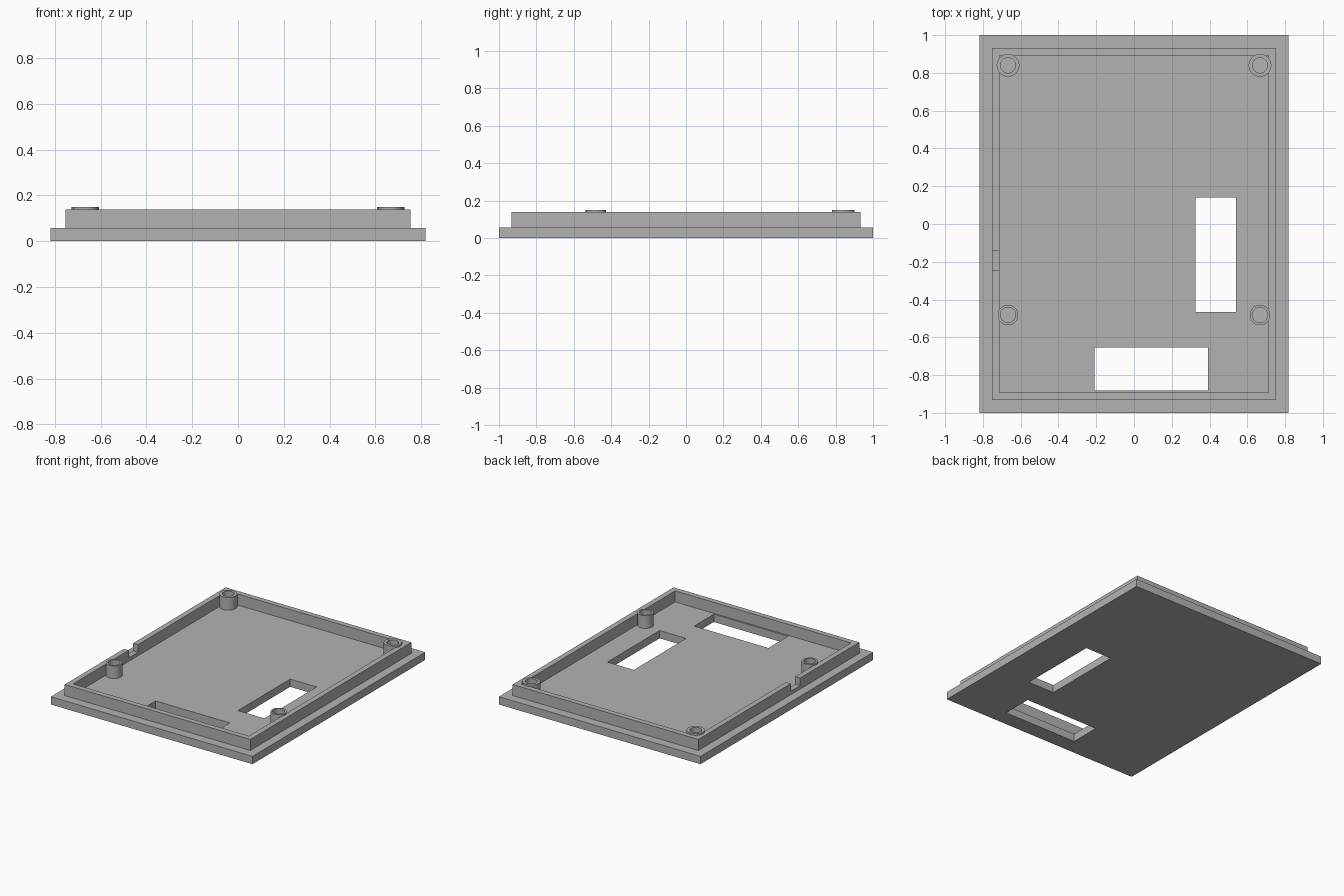
import bpy

cube = bpy.data.objects.get("Cube")
if cube:
    bpy.data.objects.remove(cube, do_unlink=True)

grey = bpy.data.materials.new("plain grey")
grey.use_nodes = True
colour = (0.45, 0.45, 0.45, 1)
grey.diffuse_color = colour
grey.node_tree.nodes["Principled BSDF"].inputs["Base Color"].default_value = colour

FLOOR = 0.057
RIM_TOP = 0.138
POST_TOP = 0.15


def box(name, x0, x1, y0, y1, z0, z1):
    bpy.ops.mesh.primitive_cube_add(
        size=1, location=((x0 + x1) / 2, (y0 + y1) / 2, (z0 + z1) / 2))
    ob = bpy.context.object
    ob.name = name
    ob.scale = (x1 - x0, y1 - y0, z1 - z0)
    bpy.ops.object.transform_apply(location=False, rotation=False, scale=True)
    ob.data.materials.append(grey)
    return ob


def cylinder(name, x, y, radius, z0, z1):
    bpy.ops.mesh.primitive_cylinder_add(
        vertices=48, radius=radius, depth=z1 - z0, location=(x, y, (z0 + z1) / 2))
    ob = bpy.context.object
    ob.name = name
    ob.data.materials.append(grey)
    return ob


def cut(target, cutter):
    mod = target.modifiers.new("cut", "BOOLEAN")
    mod.operation = "DIFFERENCE"
    mod.solver = "EXACT"
    mod.object = cutter
    bpy.context.view_layer.objects.active = target
    bpy.ops.object.modifier_apply(modifier=mod.name)
    bpy.data.objects.remove(cutter, do_unlink=True)


# Base plate with two rectangular openings
plate = box("base_plate", -0.818, 0.818, -1, 1, 0, FLOOR)
cut(plate, box("side_opening", 0.325, 0.54, -0.465, 0.14, -0.1, 0.3))
cut(plate, box("front_opening", -0.21, 0.392, -0.882, -0.655, -0.1, 0.3))

# Raised rim with a cable notch in the right wall
rim = box("rim", -0.753, 0.753, -0.932, 0.932, FLOOR, RIM_TOP)
cut(rim, box("rim_inside", -0.713, 0.713, -0.893, 0.893, -0.1, 0.3))
cut(rim, box("cable_notch", -0.8, -0.7, -0.247, -0.14, 0.083, 0.3))

# Hollow screw posts, the back pair slightly wider
for row, y, radius in (("back", 0.84, 0.06), ("front", -0.482, 0.054)):
    for side, x in (("left", 0.667), ("right", -0.667)):
        post = cylinder(f"{row}_{side}_post", x, y, radius, FLOOR, POST_TOP)
        cut(post, cylinder("screw_hole", x, y, 0.04, FLOOR - 0.02, 0.2))
        bpy.ops.object.select_all(action="DESELECT")
        post.select_set(True)
        bpy.context.view_layer.objects.active = post
        bpy.ops.object.shade_smooth_by_angle()
